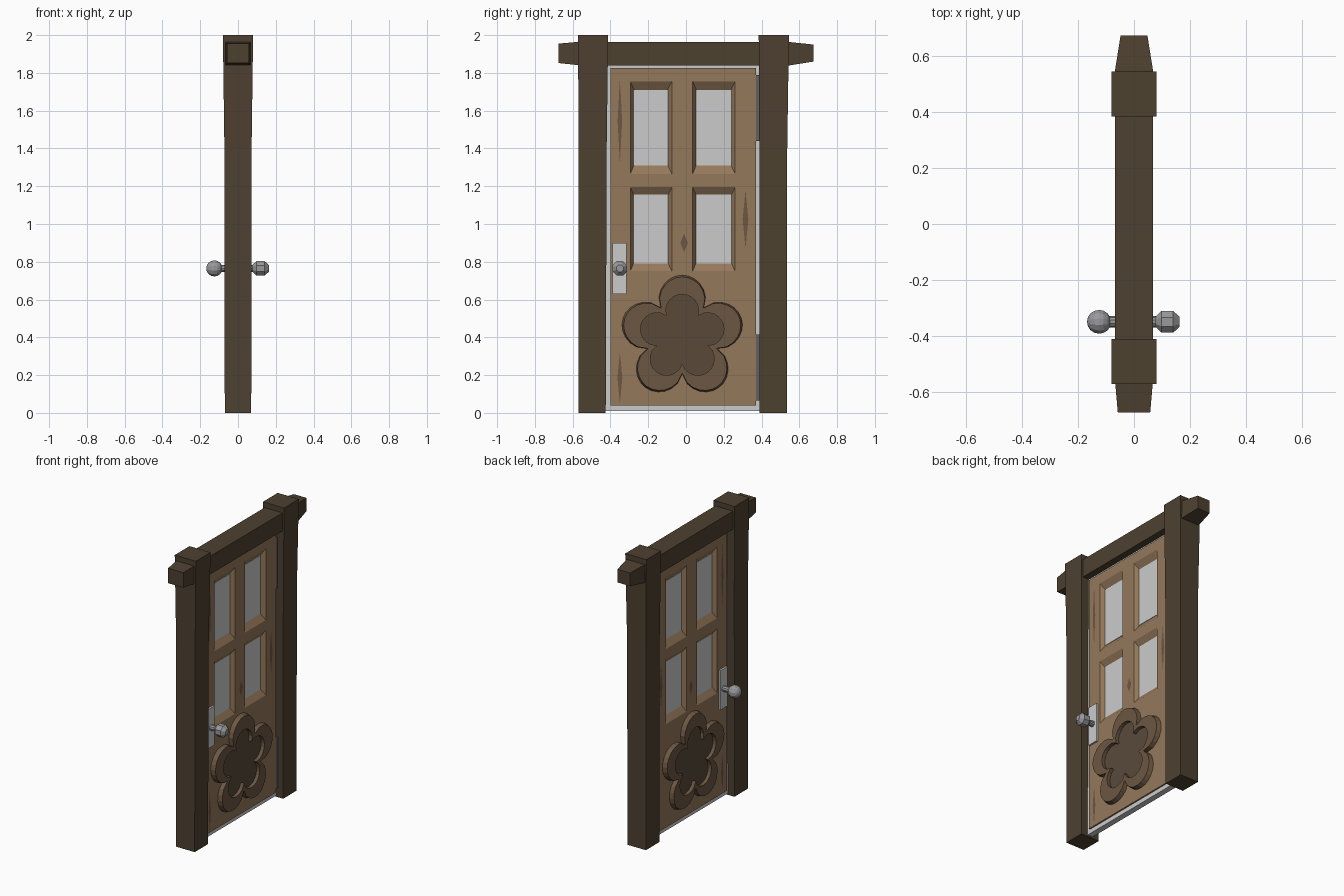
import bpy, bmesh, math

if "Cube" in bpy.data.objects:
    bpy.data.objects.remove(bpy.data.objects["Cube"])

def mat(name, rgb):
    m = bpy.data.materials.new(name)
    m.diffuse_color = (*rgb, 1)
    m.use_nodes = True
    m.node_tree.nodes["Principled BSDF"].inputs["Base Color"].default_value = m.diffuse_color
    return m

DARK = mat("dark_timber", (.075, .052, .03))
WOOD = mat("door_wood", (.30, .19, .105))
CARVE = mat("carved_wood", (.15, .095, .055))
INNER = mat("carved_centre", (.10, .068, .042))
IRON = mat("iron", (.12, .12, .12))
STEEL = mat("steel", (.32, .32, .33))

def finish(name, bm, m=None):
    bmesh.ops.remove_doubles(bm, verts=bm.verts, dist=1e-5)
    bmesh.ops.recalc_face_normals(bm, faces=bm.faces)
    me = bpy.data.meshes.new(name)
    bm.to_mesh(me)
    bm.free()
    ob = bpy.data.objects.new(name, me)
    bpy.context.collection.objects.link(ob)
    if m:
        me.materials.append(m)
    return ob

def poly(bm, pts):
    return bm.faces.new([bm.verts.new(p) for p in pts])

def loft(name, loops, m=None):
    """Skin a list of equal-length point loops and cap both ends."""
    bm = bmesh.new()
    rings = [[bm.verts.new(p) for p in l] for l in loops]
    n = len(rings[0])
    for a, b in zip(rings, rings[1:]):
        for i in range(n):
            j = (i + 1) % n
            bm.faces.new((a[i], a[j], b[j], b[i]))
    bm.faces.new(rings[0])
    bm.faces.new(rings[-1])
    return finish(name, bm, m)

def box(name, x0, x1, y0, y1, z0, z1, m=None):
    return loft(name, [[(x0, y0, z), (x1, y0, z), (x1, y1, z), (x0, y1, z)] for z in (z0, z1)], m)

# Hewn posts, slightly wider at the top
def post(name, sections):
    loft(name, [[(x0, y0, z), (x1, y0, z), (x1, y1, z), (x0, y1, z)]
                for z, x0, x1, y0, y1 in sections], DARK)

post("left_post", [(0, -.07, .07, -.57, -.425), (1.4, -.072, .072, -.568, -.42),
                   (2, -.08, .08, -.572, -.412)])
post("right_post", [(0, -.07, .07, .39, .535), (1.4, -.072, .072, .388, .536),
                    (2, -.08, .08, .385, .545)])

# Lintel with tapered ends
loft("lintel", [[(-x, y, z0), (x, y, z0), (x, y, z1), (-x, y, z1)] for y, x, z0, z1 in
                ((-.675, .058, 1.852, 1.955), (-.56, .068, 1.84, 1.965),
                 (.55, .068, 1.84, 1.963), (.675, .048, 1.86, 1.95))], DARK)

# Door leaf with four bevelled window openings
ys = [-.40, -.295, -.075, .035, .26, .37]
zs = [.04, .75, 1.195, 1.265, 1.755, 1.825]
T = .03
bm = bmesh.new()
for s in (-T, T):
    for i in range(5):
        for k in range(5):
            a, b, c, d = ys[i], ys[i + 1], zs[k], zs[k + 1]
            outer = [(s, a, c), (s, b, c), (s, b, d), (s, a, d)]
            if i in (1, 3) and k in (1, 3):
                e, f, g, h = a + .02, b - .022, c + .047, d - .045
                inner = [(0, e, g), (0, f, g), (0, f, h), (0, e, h)]
                for q in range(4):
                    r = (q + 1) % 4
                    poly(bm, [outer[q], outer[r], inner[r], inner[q]])
            else:
                poly(bm, outer)
for a, b in zip(ys, ys[1:]):
    for z in (zs[0], zs[-1]):
        poly(bm, [(-T, a, z), (T, a, z), (T, b, z), (-T, b, z)])
for c, d in zip(zs, zs[1:]):
    for y in (ys[0], ys[-1]):
        poly(bm, [(-T, y, c), (T, y, c), (T, y, d), (-T, y, d)])
finish("door_leaf", bm, WOOD)

# Window panes
for y0, y1 in ((-.28, -.09), (.05, .24)):
    for z0, z1 in ((.79, 1.16), (1.31, 1.71)):
        box("window_pane", -.004, .004, y0, y1, z0, z1)

# Grey inner frame filling the gap round the door
for name, y0, y1, z0, z1 in (("left_jamb", -.425, -.40, .01, 1.84), ("right_jamb", .37, .395, .01, 1.84),
                             ("sill", -.40, .37, .01, .04), ("head", -.40, .37, 1.825, 1.84)):
    box(name, -.02, .02, y0, y1, z0, z1)

# Hinges
for z0, z1 in ((.065, .415), (1.44, 1.79)):
    box("hinge", -.03, .03, .371, .392, z0, z1, IRON)

# Flower carving: raised rim with a sunken centre
def flower(x, base, swell, n=60):
    pts = []
    for i in range(n):
        t = 2 * math.pi * i / n
        r = base + swell * abs(math.cos(2.5 * t)) ** .7
        pts.append((x, -.02 + r * math.sin(t), .40 + r * math.cos(t)))
    return pts

for s, side in ((1, "right"), (-1, "left")):
    rim = [flower(s * .028, .195, .135), flower(s * .06, .19, .13),
           flower(s * .06, .14, .088), flower(s * .036, .14, .088)]
    ob = loft("flower_carving_" + side, rim, CARVE)
    ob.data.materials.append(INNER)
    for p in ob.data.polygons:
        if len(p.vertices) > 4 and abs(p.center.x) > .032:
            p.material_index = 1

# Dark grain streaks on the door
for s in (-1, 1):
    for y, z0, z1, w in ((-.35, 1.32, 1.77, .012), (.315, .87, 1.18, .015),
                         (-.01, .85, .95, .02), (-.35, .05, .32, .013)):
        zm = (z0 + z1) / 2
        bm = bmesh.new()
        poly(bm, [(s * .0308, y, z0), (s * .0308, y + w, zm), (s * .0308, y, z1), (s * .0308, y - w, zm)][::s])
        ob = finish("grain_streak", bm, CARVE)

# Handle plates, spindle and knobs
HY, HZ = -.35, .765
for s in (-1, 1):
    box("handle_plate", *sorted((s * .028, s * .042)), -.39, -.315, .63, .90)

def turned(name, profile, n, m):
    loft(name, [[(x, HY + r * math.sin(2 * math.pi * (i + .5) / n),
                  HZ + r * math.cos(2 * math.pi * (i + .5) / n)) for i in range(n)]
                for x, r in profile], m)

turned("spindle", [(-.10, .02), (.10, .02)], 10, STEEL)
turned("faceted_knob", [(.077, .02), (.098, .042), (.14, .042), (.163, .02)], 8, STEEL)
turned("round_knob", [(-.125 - .043 * math.cos(math.pi * k / 8), .043 * math.sin(math.pi * k / 8) + 1e-3)
                      for k in range(9)], 12, STEEL)
